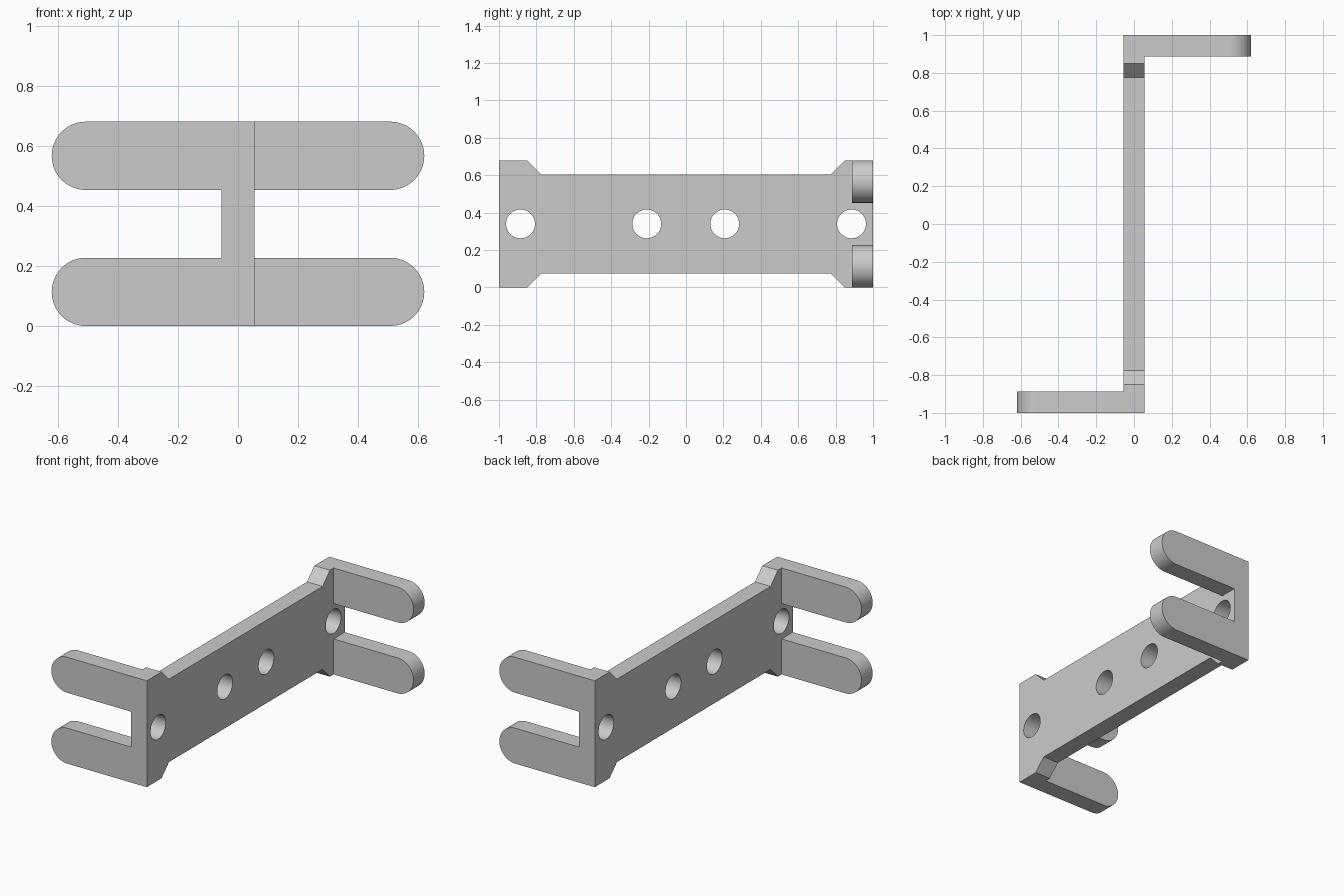
import bpy, bmesh, math
from mathutils import Matrix, Vector

old = bpy.data.objects.get("Cube")
if old:
    bpy.data.objects.remove(old, do_unlink=True)

HALF = 0.055         # half thickness of the web
HEIGHT = 0.68
MID = HEIGHT / 2
RADIUS = 0.1135      # finger end radius
REACH = 0.62         # finger tip distance from the centre
DEPTH = 0.113        # finger thickness

grey = bpy.data.materials.new("plain grey")
grey.use_nodes = True
colour = (0.6, 0.6, 0.6, 1)
grey.diffuse_color = colour
grey.node_tree.nodes["Principled BSDF"].inputs["Base Color"].default_value = colour


def prism(name, points, offset):
    """Extrude a closed outline of 3D points along offset."""
    bm = bmesh.new()
    face = bm.faces.new([bm.verts.new(p) for p in points])
    out = bmesh.ops.extrude_face_region(bm, geom=[face])
    moved = [v for v in out["geom"] if isinstance(v, bmesh.types.BMVert)]
    bmesh.ops.translate(bm, verts=moved, vec=Vector(offset))
    bmesh.ops.recalc_face_normals(bm, faces=bm.faces)
    mesh = bpy.data.meshes.new(name)
    bm.to_mesh(mesh)
    bm.free()
    mesh.materials.append(grey)
    obj = bpy.data.objects.new(name, mesh)
    bpy.context.collection.objects.link(obj)
    return obj


def arc(cx, cz, radius, start, end, steps):
    """Points on an arc in the x-z plane."""
    angles = [start + (end - start) * i / steps for i in range(steps + 1)]
    return [(cx + radius * math.cos(a), cz + radius * math.sin(a)) for a in angles]


# Web: long plate with taller chamfered ends
quarter = [(1, MID), (0.85, MID), (0.775, 0.265)]
upper = quarter + [(-y, z) for y, z in reversed(quarter)]
outline = upper + [(y, -z) for y, z in reversed(upper)]
web = prism("bracket", [(-HALF, y, MID + z) for y, z in outline], (2 * HALF, 0, 0))

# Fingers: one pair at each end, pointing opposite ways
helpers = []
for end, side in (("front", -1), ("back", 1)):
    for level, cz in (("lower", RADIUS), ("upper", HEIGHT - RADIUS)):
        tip = arc(REACH - RADIUS, cz, RADIUS, -math.pi / 2, math.pi / 2, 32)
        shape = [(0, cz - RADIUS)] + tip + [(0, cz + RADIUS)]
        finger = prism(f"{end}_{level}_finger",
                       [(side * x, side, z) for x, z in shape],
                       (0, -side * DEPTH, 0))
        helpers.append((finger, "UNION"))

# Bolt holes through the web
for y in (-0.885, -0.21, 0.207, 0.885):
    ring = arc(y, MID, 0.077, 0, math.tau, 48)[:-1]
    cutter = prism("hole_cutter", [(-0.1, py, z) for py, z in ring], (0.2, 0, 0))
    helpers.append((cutter, "DIFFERENCE"))

# Join the fingers and cut the holes
bpy.context.view_layer.objects.active = web
for obj, operation in helpers:
    mod = web.modifiers.new(obj.name, "BOOLEAN")
    mod.operation = operation
    mod.solver = "EXACT"
    mod.object = obj
    bpy.ops.object.modifier_apply(modifier=mod.name)
for obj, _ in helpers:
    bpy.data.objects.remove(obj, do_unlink=True)

bpy.ops.object.select_all(action="DESELECT")
web.select_set(True)
bpy.ops.object.shade_smooth_by_angle(angle=math.radians(30))
